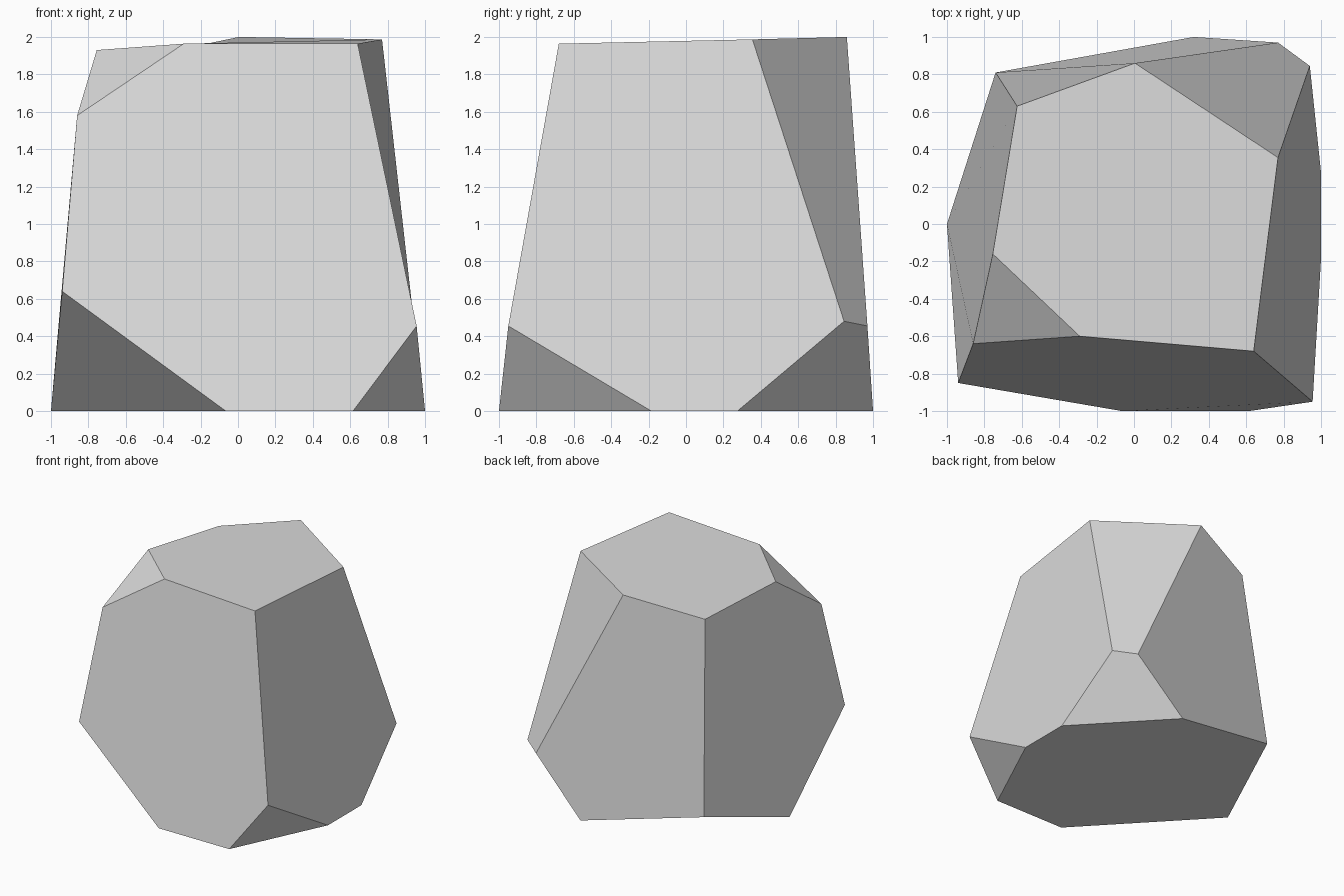
import bpy

# Remove the default cube
default_cube = bpy.data.objects.get("Cube")
if default_cube:
    bpy.data.objects.remove(default_cube, do_unlink=True)


def make_material(name, colour):
    material = bpy.data.materials.new(name)
    material.use_nodes = True
    material.diffuse_color = colour
    shader = material.node_tree.nodes["Principled BSDF"]
    shader.inputs["Base Color"].default_value = colour
    return material


def make_faceted(name, corners, facets, material):
    """Build a solid from lettered corners and facets spelled with them."""
    order = list(corners)
    faces = [[order.index(letter) for letter in word] for word in facets]
    mesh = bpy.data.meshes.new(name)
    mesh.from_pydata(list(corners.values()), [], faces)
    mesh.materials.append(material)
    mesh.update()
    rock = bpy.data.objects.new(name, mesh)
    bpy.context.scene.collection.objects.link(rock)
    return rock


corners = {
    # Tilted crown, counter-clockwise seen from above
    "A": (-.29, -.6, 1.964),
    "B": (.64, -.68, 1.964),
    "C": (.77, .355, 1.987),
    "D": (.005, .86, 2),
    "E": (-.625, .63, 1.868),
    "F": (-.755, -.16, 1.93),
    # Sides, where the big facets meet the chamfers
    "G": (-.86, -.64, 1.58),
    "H": (-.94, -.85, .64),
    "M": (.955, -.95, .455),
    "N": (.94, .845, .48),
    "L": (.77, .97, .455),
    # Underside, with one lifted corner at the back
    "P": (-.065, -1, 0),
    "Q": (.615, -1, 0),
    "R": (1, -.185, 0),
    "S": (1, .275, 0),
    "K": (.32, 1, 0),
    "J": (-.74, .81, .24),
    "T": (-1, 0, 0),
}

facets = [
    "BCDEFA",   # crown
    "QMBAGHP",  # front
    "SNCBMR",   # side towards +x
    "KJEDL",    # back
    "HGFEJT",   # side towards -x
    "QPTJKSR",  # underside
    "FGA",      # upper front chamfer
    "TPH",      # lower front chamfer, -x side
    "QRM",      # lower front chamfer, +x side
    "NLDC",     # tall back chamfer
    "SKLN",     # lower back chamfer
]

stone_grey = make_material("stone_grey", (.71, .71, .71, 1))
make_faceted("rock", corners, facets, stone_grey)
